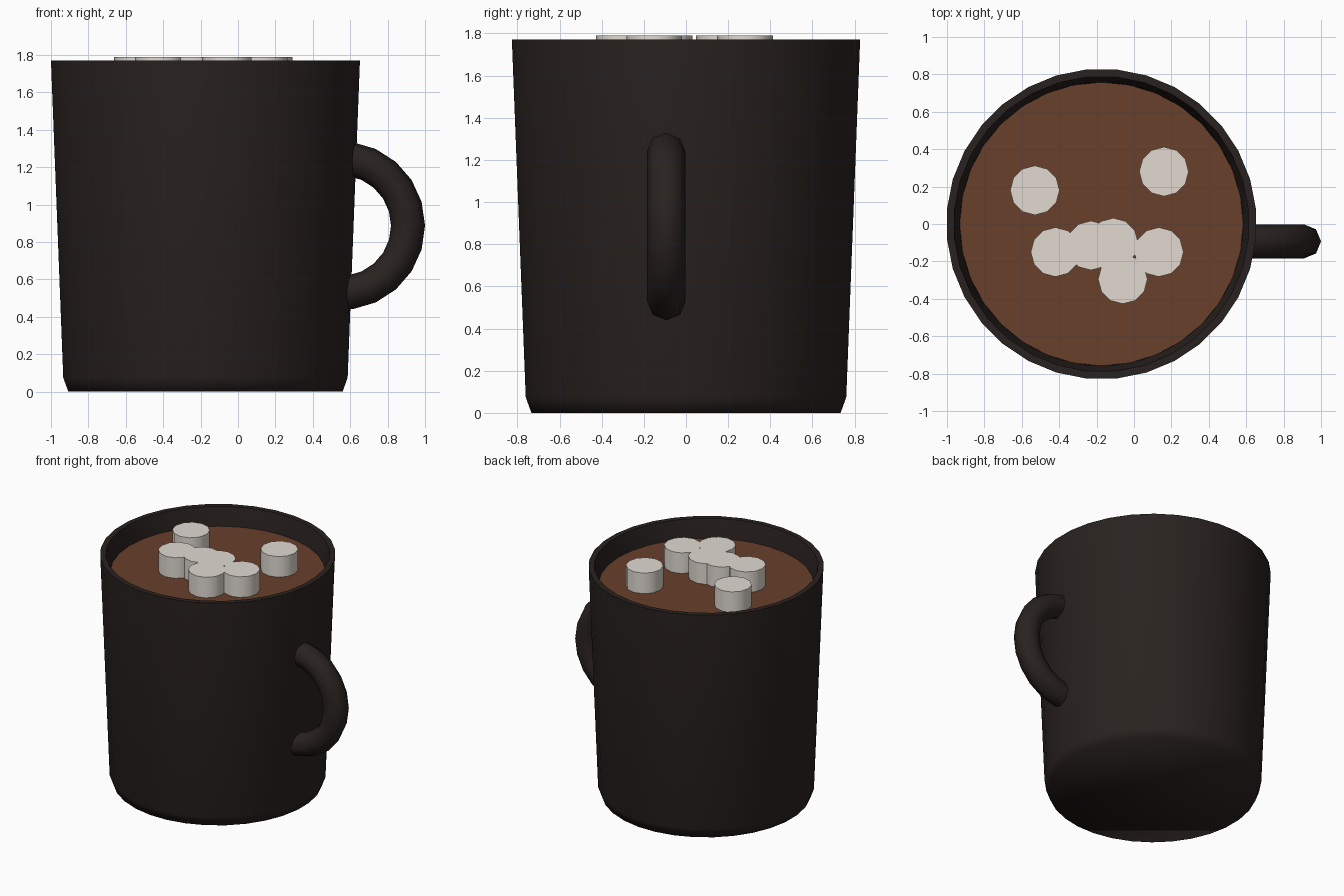
import bpy, math

if "Cube" in bpy.data.objects:
    bpy.data.objects.remove(bpy.data.objects["Cube"])

CX = -0.174  # mug axis


def material(name, rgb):
    m = bpy.data.materials.new(name)
    m.diffuse_color = (*rgb, 1)
    m.use_nodes = True
    m.node_tree.nodes["Principled BSDF"].inputs["Base Color"].default_value = m.diffuse_color
    return m


def make_object(name, verts, faces, mat, angle):
    me = bpy.data.meshes.new(name)
    me.from_pydata(verts, [], faces)
    me.materials.append(mat)
    ob = bpy.data.objects.new(name, me)
    bpy.context.collection.objects.link(ob)
    bpy.ops.object.select_all(action='DESELECT')
    ob.select_set(True)
    bpy.context.view_layer.objects.active = ob
    bpy.ops.object.shade_smooth_by_angle(angle=math.radians(angle))
    return ob


def skin(rings):
    """Faces joining successive rings, capped at both ends."""
    n = len(rings[0])
    verts = [v for r in rings for v in r]
    faces = [(k * n + i, k * n + (i + 1) % n, (k + 1) * n + (i + 1) % n, (k + 1) * n + i)
             for k in range(len(rings) - 1) for i in range(n)]
    last = (len(rings) - 1) * n
    faces += [tuple(reversed(range(n))), tuple(range(last, last + n))]
    return verts, faces


def lathe(name, profile, center, sides, mat, offset=0.0, angle=40):
    step = 2 * math.pi / sides
    rings = [[(center[0] + r * math.cos((i + offset) * step),
               center[1] + r * math.sin((i + offset) * step), z) for i in range(sides)]
             for r, z in profile]
    return make_object(name, *skin(rings), mat, angle)


dark = material("dark_glaze", (0.022, 0.016, 0.014))
cocoa = material("cocoa", (0.14, 0.05, 0.024))
cream = material("cream", (0.75, 0.70, 0.64))

# Mug body: outer wall, rim, inner wall and floor
lathe("mug_body", [(0.737, 0), (0.764, 0.075), (0.83, 1.77), (0.79, 1.77),
                   (0.758, 1.62), (0.70, 0.12)], (CX, 0), 32, dark, 0.5, 75)

# Drink surface
lathe("cocoa_drink", [(0.70, 1.5), (0.758, 1.63)], (CX, 0), 32, cocoa)

# Marshmallows
spots = [(-0.53, 0.18), (0.16, 0.28), (-0.42, -0.15), (-0.23, -0.115),
         (-0.11, -0.10), (-0.06, -0.295), (0.133, -0.15)]
for i, spot in enumerate(spots):
    lathe(f"marshmallow_{i + 1}", [(0.132, 1.58), (0.132, 1.79)], spot, 12, cream)

# Handle: part of a torus with an octagonal section
R, r, hx, hy, hz = 0.36, 0.091, 0.549, -0.093, 0.887
rings = []
for k in range(-6, 7):
    a = k * 2 * math.pi / 22
    ring = []
    for j in range(8):
        b = j * math.pi / 4
        d = R + r * math.cos(b)
        ring.append((hx + d * math.cos(a), hy - r * math.sin(b), hz + d * math.sin(a)))
    rings.append(ring)
make_object("handle", *skin(rings), dark, 60)
